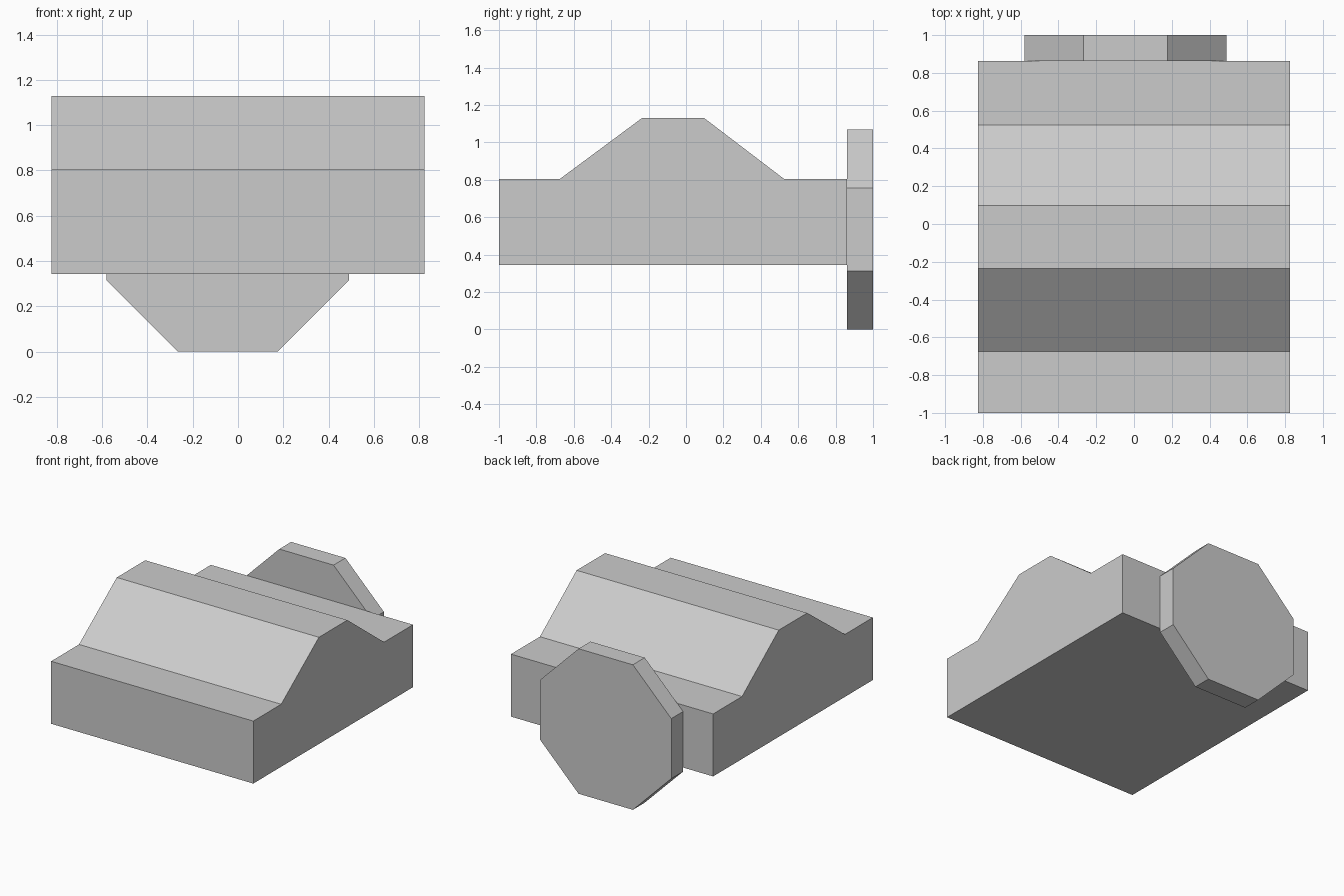
import bpy
import bmesh
import math
from mathutils import Vector

cube = bpy.data.objects.get("Cube")
if cube:
    bpy.data.objects.remove(cube, do_unlink=True)

# Single plain grey
grey = bpy.data.materials.new("plain grey")
grey.use_nodes = True
colour = (0.6, 0.6, 0.6, 1)
grey.diffuse_color = colour
grey.node_tree.nodes["Principled BSDF"].inputs["Base Color"].default_value = colour


def extruded(name, outline, direction):
    """Extrude a closed outline of 3D points along a direction."""
    bm = bmesh.new()
    face = bm.faces.new([bm.verts.new(p) for p in outline])
    result = bmesh.ops.extrude_face_region(bm, geom=[face], use_keep_orig=True)
    moved = [v for v in result["geom"] if isinstance(v, bmesh.types.BMVert)]
    bmesh.ops.translate(bm, verts=moved, vec=Vector(direction))
    bmesh.ops.recalc_face_normals(bm, faces=bm.faces)
    mesh = bpy.data.meshes.new(name)
    bm.to_mesh(mesh)
    bm.free()
    mesh.materials.append(grey)
    obj = bpy.data.objects.new(name, mesh)
    bpy.context.collection.objects.link(obj)
    return obj


# Vehicle body with raised cabin: side profile in (y, z)
half_width = 0.825
profile = [(-1, 0.343), (0.862, 0.343), (0.862, 0.804), (0.525, 0.804),
           (0.097, 1.13), (-0.235, 1.13), (-0.675, 0.804), (-1, 0.804)]
extruded("body", [(-half_width, y, z) for y, z in profile], (2 * half_width, 0, 0))

# Octagonal spare wheel on the back, slightly off centre
apothem = 0.535
radius = apothem / math.cos(math.pi / 8)
angles = [math.pi / 8 + i * math.pi / 4 for i in range(8)]
extruded("spare_wheel",
         [(-0.045 + radius * math.cos(a), 0.862, apothem + radius * math.sin(a)) for a in angles],
         (0, 0.138, 0))
